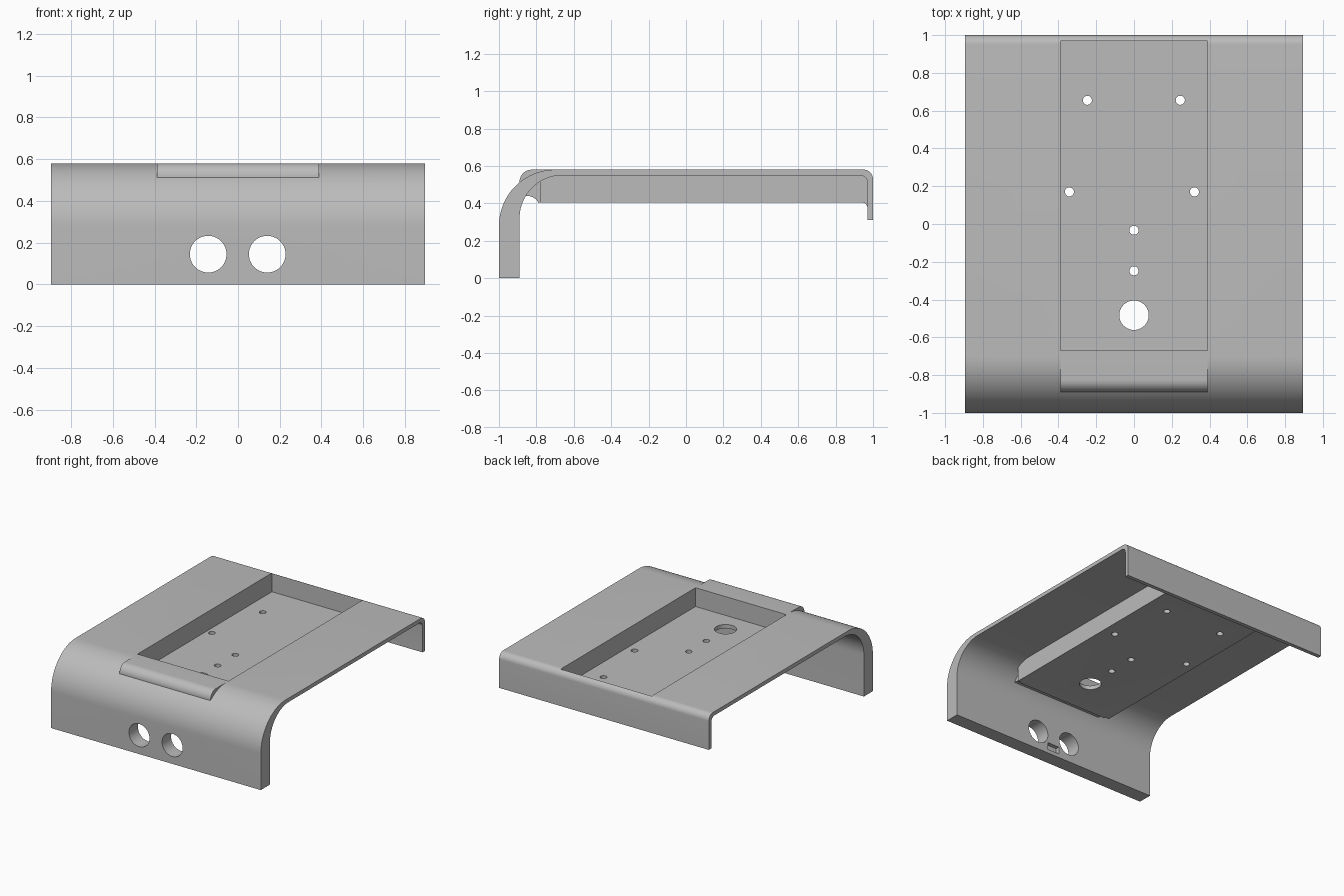
import bpy, bmesh, math
from math import pi, cos, sin

cube = bpy.data.objects.get("Cube")
if cube:
    bpy.data.objects.remove(cube, do_unlink=True)

grey = bpy.data.materials.new("plain_grey")
grey.use_nodes = True
colour = (0.5, 0.5, 0.5, 1)
grey.diffuse_color = colour
grey.node_tree.nodes["Principled BSDF"].inputs["Base Color"].default_value = colour


def arc(cy, cz, r, start, end, n=16):
    """Arc points in the side plane, angles in degrees."""
    steps = [math.radians(start + (end - start) * i / n) for i in range(n + 1)]
    return [(cy + r * cos(a), cz + r * sin(a)) for a in steps]


def finish(name, bm):
    bmesh.ops.recalc_face_normals(bm, faces=bm.faces)
    mesh = bpy.data.meshes.new(name)
    bm.to_mesh(mesh)
    bm.free()
    mesh.materials.append(grey)
    obj = bpy.data.objects.new(name, mesh)
    bpy.context.collection.objects.link(obj)
    return obj


def extrude_profile(name, points, half_width):
    """Sweep a side profile (y, z) across x."""
    bm = bmesh.new()
    face = bm.faces.new([bm.verts.new((-half_width, y, z)) for y, z in points])
    moved = bmesh.ops.extrude_face_region(bm, geom=[face])["geom"]
    verts = [v for v in moved if isinstance(v, bmesh.types.BMVert)]
    bmesh.ops.translate(bm, verts=verts, vec=(2 * half_width, 0, 0))
    return finish(name, bm)


def box(name, y0, y1, z0, z1, half_width):
    return extrude_profile(name, [(y0, z0), (y1, z0), (y1, z1), (y0, z1)], half_width)


def drill(name, location, radius, depth, tilt=0):
    bm = bmesh.new()
    bmesh.ops.create_cone(bm, cap_ends=True, segments=40, radius1=radius,
                          radius2=radius, depth=depth)
    obj = finish(name, bm)
    obj.location = location
    obj.rotation_euler.x = tilt
    return obj


def combine(target, other, operation):
    bpy.context.view_layer.update()
    mod = target.modifiers.new(operation.lower(), "BOOLEAN")
    mod.operation = operation
    mod.solver = "EXACT"
    mod.object = other
    bpy.context.view_layer.objects.active = target
    bpy.ops.object.modifier_apply(modifier=mod.name)
    bpy.data.objects.remove(other, do_unlink=True)


# Bent shell: thick front wall, thin top, short rear flange
shell = extrude_profile("bent_shell", (
    [(-1, 0)] + arc(-0.7, 0.28, 0.3, 180, 90, 28)
    + arc(0.95, 0.53, 0.05, 90, 0, 10) + [(1, 0.31), (0.97, 0.31)]
    + arc(0.93, 0.51, 0.04, 0, 90, 8)
    + arc(-0.66, 0.32, 0.23, 90, 180, 24) + [(-0.89, 0)]), 0.895)

# Tray hanging below the top, blended into the rear flange
tray = extrude_profile("tray", (
    [(-0.78, 0.565), (-0.78, 0.405)] + arc(0.94, 0.375, 0.03, 90, 0, 6)
    + [(0.98, 0.375), (0.98, 0.565)]), 0.42)
combine(shell, tray, "UNION")

# Raised front lip with a rounded nose and hollowed underside
lip = extrude_profile("front_lip", (
    [(-0.66, 0.58)] + arc(-0.825, 0.515, 0.065, 90, 180, 12)
    + [(-0.89, 0.43)] + arc(-0.85, 0.37, 0.07, 100, 28, 8)
    + [(-0.775, 0.405), (-0.66, 0.41)]), 0.388)
combine(shell, lip, "UNION")

# Open pocket in the tray
combine(shell, box("pocket_cutter", -0.67, 0.968, 0.435, 0.7, 0.388), "DIFFERENCE")

# Small slot inside the front wall
combine(shell, box("slot_cutter", -0.92, -0.86, 0.03, 0.085, 0.05), "DIFFERENCE")

# Screw holes and cable hole through the tray floor
for x, y, r in [(-0.247, 0.655, 0.024), (0.245, 0.655, 0.024),
                (-0.342, 0.17, 0.024), (0.32, 0.17, 0.024),
                (0, -0.033, 0.024), (0, -0.248, 0.024), (0, -0.483, 0.078)]:
    combine(shell, drill("floor_drill", (x, y, 0.42), r, 0.2), "DIFFERENCE")

# Two round openings in the front wall
for x in (-0.143, 0.14):
    combine(shell, drill("front_drill", (x, -0.95, 0.145), 0.088, 0.3, pi / 2), "DIFFERENCE")

bpy.ops.object.select_all(action="DESELECT")
shell.select_set(True)
bpy.context.view_layer.objects.active = shell
bpy.ops.object.shade_smooth_by_angle(angle=math.radians(30))
